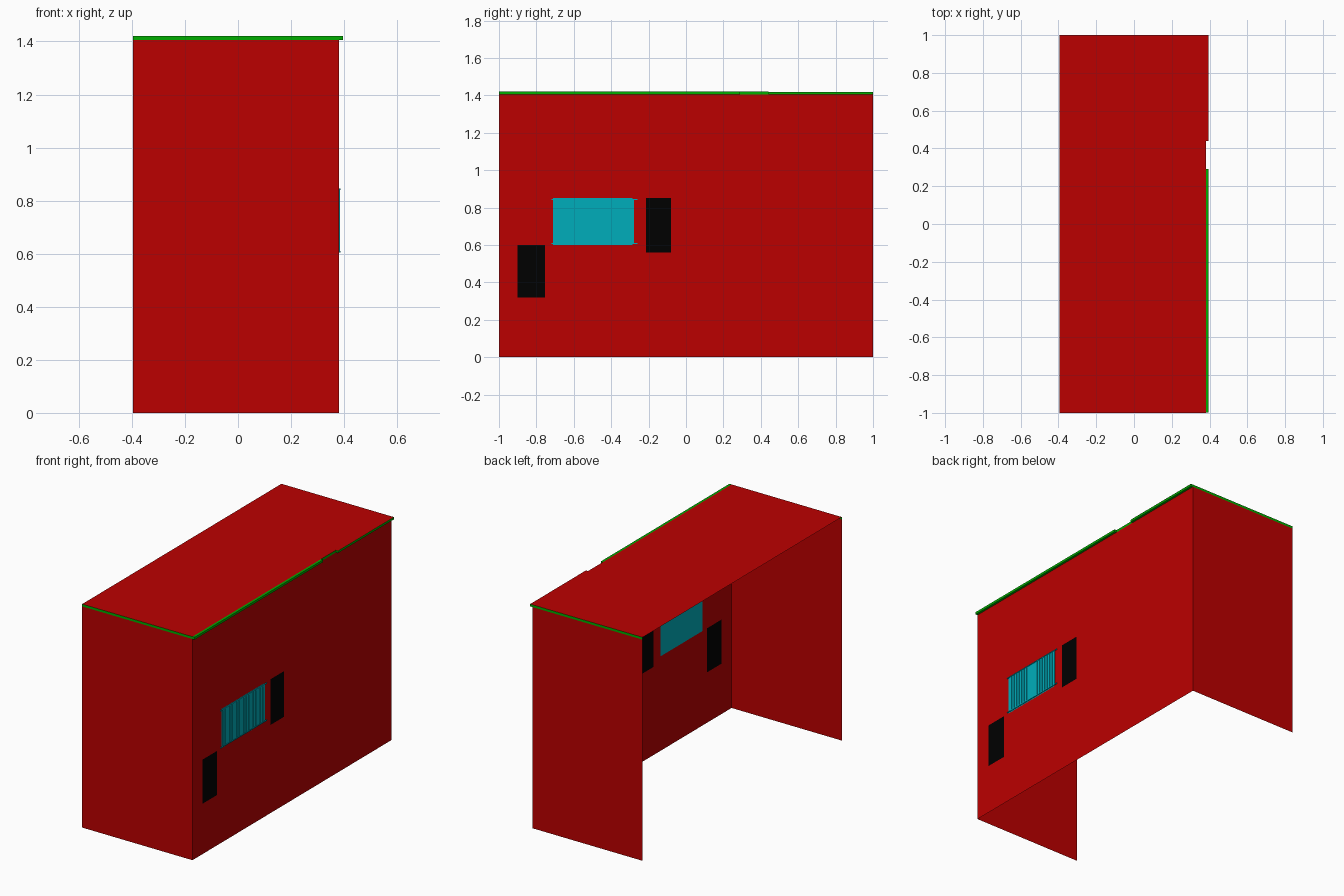
import bpy

if "Cube" in bpy.data.objects:
    bpy.data.objects.remove(bpy.data.objects["Cube"])

X0, XW, X1 = -0.395, 0.38, 0.395      # open side, right wall, ledge edge
ZB, ZT = 1.405, 1.42                  # trim band bottom and top


def material(name, rgb):
    m = bpy.data.materials.new(name)
    m.diffuse_color = (*rgb, 1)
    m.use_nodes = True
    m.node_tree.nodes["Principled BSDF"].inputs["Base Color"].default_value = m.diffuse_color
    return m


RED = material("red", (0.5, 0.0, 0.0))
GREEN = material("green", (0.0, 0.42, 0.0))
TEAL = material("teal", (0.0, 0.42, 0.5))
BLACK = material("black", (0.0, 0.0, 0.0))


def mesh(name, verts, faces, mat):
    me = bpy.data.meshes.new(name)
    me.from_pydata(verts, [], faces)
    me.materials.append(mat)
    ob = bpy.data.objects.new(name, me)
    bpy.context.collection.objects.link(ob)
    return ob


def box(name, x, y, z, mat):
    v = [(a, b, c) for a in x for b in y for c in z]
    f = [(0, 1, 3, 2), (4, 6, 7, 5), (0, 4, 5, 1),
         (2, 3, 7, 6), (0, 2, 6, 4), (1, 5, 7, 3)]
    return mesh(name, v, f, mat)


def side_sheet(name, x, y, z, mat):
    return mesh(name, [(x, y[0], z[0]), (x, y[1], z[0]), (x, y[1], z[1]), (x, y[0], z[1])],
                [(0, 1, 2, 3)], mat)


def end_sheet(name, x, y, z, mat):
    face = (0, 1, 2, 3) if y < 0 else (3, 2, 1, 0)
    return mesh(name, [(x[0], y, z[0]), (x[1], y, z[0]), (x[1], y, z[1]), (x[0], y, z[1])],
                [face], mat)


# panels set in the right wall: (name, y range, z range, material)
panels = [("lower_black_panel", (-0.90, -0.755), (0.32, 0.60), BLACK),
          ("shutter_panel", (-0.71, -0.285), (0.60, 0.85), TEAL),
          ("upper_black_panel", (-0.215, -0.08), (0.56, 0.85), BLACK)]
for name, y, z, mat in panels:
    side_sheet(name, XW, y, z, mat)

# right wall sheet with openings for the panels
ys = sorted({-1, 1, *(v for p in panels for v in p[1])})
zs = sorted({0, ZB, *(v for p in panels for v in p[2])})
n = len(zs)
faces = []
for i in range(len(ys) - 1):
    for j in range(n - 1):
        cy, cz = (ys[i] + ys[i + 1]) / 2, (zs[j] + zs[j + 1]) / 2
        if not any(p[1][0] < cy < p[1][1] and p[2][0] < cz < p[2][1] for p in panels):
            a, b = i * n + j, (i + 1) * n + j
            faces.append((a, b, b + 1, a + 1))
mesh("right_wall", [(XW, y, z) for y in ys for z in zs], faces, RED)

# end walls with green band on top
for name, y in (("front", -1), ("back", 1)):
    end_sheet(name + "_wall", (X0, XW), y, (0, ZB), RED)
    end_sheet(name + "_trim", (X0, X1), y, (ZB, ZT), GREEN)

# roof sheet, reaching over the rear ledge
mesh("roof", [(X0, -1, ZT), (XW, -1, ZT), (XW, 0.44, ZT), (X1, 0.44, ZT),
              (X1, 1, ZT), (X0, 1, ZT)], [(0, 1, 2, 3, 4, 5)], RED)

# green band on the right side, with a gap between the two ledges
side_sheet("side_trim_gap", XW, (0.29, 0.44), (ZB, ZT), GREEN)
box("front_ledge", (XW, X1), (-0.999, 0.29), (ZB, ZT), GREEN)
box("rear_ledge", (XW, X1), (0.44, 0.999), (ZB, ZT - 0.001), GREEN)

# shutter slats and rails
count = 18
pitch = 0.425 / count
for i in range(count):
    y = -0.70 + i * pitch
    box(f"shutter_slat_{i + 1}", (XW + 0.001, XW + 0.004), (y, y + pitch * 0.85),
        (0.605, 0.845), TEAL)
for name, z in (("lower", 0.605), ("upper", 0.84)):
    box(f"shutter_{name}_rail", (XW + 0.001, XW + 0.006), (-0.72, -0.26), (z, z + 0.006), TEAL)
